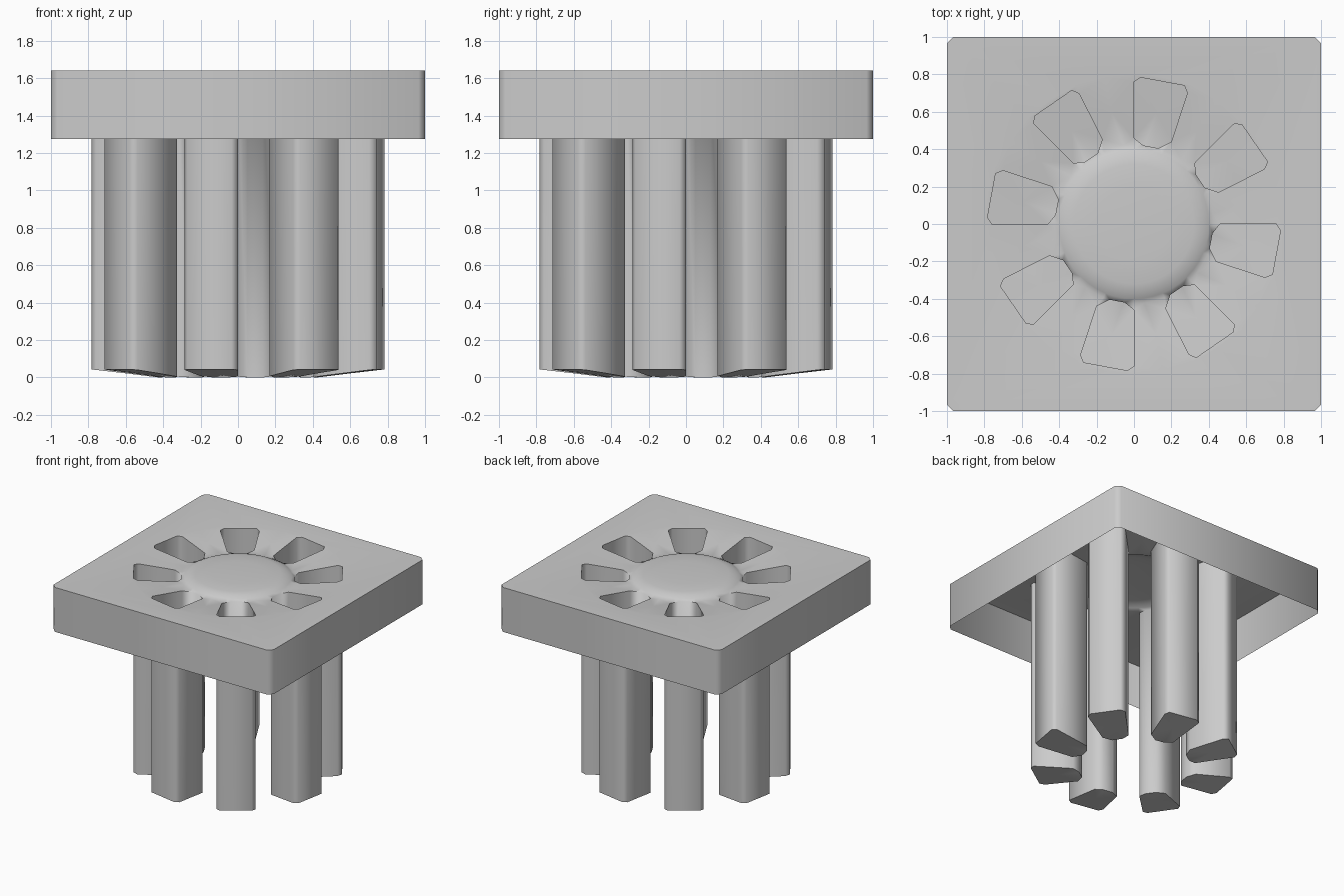
import bpy, bmesh, math
from mathutils import Vector
from mathutils.geometry import delaunay_2d_cdt

if "Cube" in bpy.data.objects:
    bpy.data.objects.remove(bpy.data.objects["Cube"])

SKIRT_Z = 1.275   # lower edge of the skirt
DROP = 1.595      # pocket depth

# radial height profile: shallow dome, steep step, trough rising to flat deck
PROFILE = [(0, 1.64), (0.2, 1.638), (0.32, 1.632), (0.37, 1.623),
           (0.40, 1.608), (0.425, 1.595), (0.6, 1.617), (0.80, 1.64)]


def height(r):
    for (r0, z0), (r1, z1) in zip(PROFILE, PROFILE[1:]):
        if r <= r1:
            return z0 + (z1 - z0) * (r - r0) / (r1 - r0)
    return 1.64


# plan outline of one pocket and the chamfered deck
POCKET = [(0, 0.76), (0, 0.46), (0.05, 0.42), (0.13, 0.405),
          (0.20, 0.44), (0.285, 0.70), (0.27, 0.74), (0.035, 0.783)]
C = 1 - 0.035
DECK = [(C, -1), (1, -C), (1, C), (C, 1), (-C, 1), (-1, C), (-1, -C), (-C, -1)]

points, faces = [], []


def add_loop(loop):
    faces.append(list(range(len(points), len(points) + len(loop))))
    points.extend(Vector(p) for p in loop)


add_loop(DECK)
for k in range(8):
    a = k * math.pi / 4
    c, s = math.cos(a), math.sin(a)
    add_loop([(x * c - y * s, x * s + y * c) for x, y in POCKET])

# extra points carrying the dome and trough
points.append(Vector((0, 0)))
for r, _ in PROFILE[1:]:
    n = 48 if r < 0.5 else 32
    points.extend(Vector((r * math.cos(2 * math.pi * i / n),
                          r * math.sin(2 * math.pi * i / n))) for i in range(n))

verts, _, tris, _, _, owners = delaunay_2d_cdt(points, [], faces, 0, 1e-5)

# deck surface
bm = bmesh.new()
bv = [bm.verts.new((v.x, v.y, height(v.length))) for v in verts]
floors = []
for tri, own in zip(tris, owners):
    f = bm.faces.new([bv[i] for i in tri])
    if any(o > 0 for o in own):
        floors.append(f)

# hollow legs: push the pocket floors down
ext = bmesh.ops.extrude_face_region(bm, geom=floors)["geom"]
bmesh.ops.translate(bm, vec=(0, 0, -DROP),
                    verts=[g for g in ext if isinstance(g, bmesh.types.BMVert)])
old = [f for f in floors if f.is_valid]
if old:
    bmesh.ops.delete(bm, geom=old, context='FACES')

# skirt, open underneath
rim = [e for e in bm.edges if e.is_boundary
       and all(max(abs(v.co.x), abs(v.co.y)) > 0.99 for v in e.verts)]
ext = bmesh.ops.extrude_edge_only(bm, edges=rim)["geom"]
for g in ext:
    if isinstance(g, bmesh.types.BMVert):
        g.co.z = SKIRT_Z

bmesh.ops.recalc_face_normals(bm, faces=bm.faces)
top = max(bm.faces, key=lambda f: f.calc_center_median().z)
if top.normal.z < 0:
    bmesh.ops.reverse_faces(bm, faces=bm.faces)

mesh = bpy.data.meshes.new("nesting_pallet")
bm.to_mesh(mesh)
bm.free()
pallet = bpy.data.objects.new("nesting_pallet", mesh)
bpy.context.collection.objects.link(pallet)
bpy.context.view_layer.objects.active = pallet
pallet.select_set(True)
bpy.ops.object.shade_smooth_by_angle(angle=math.radians(65))
